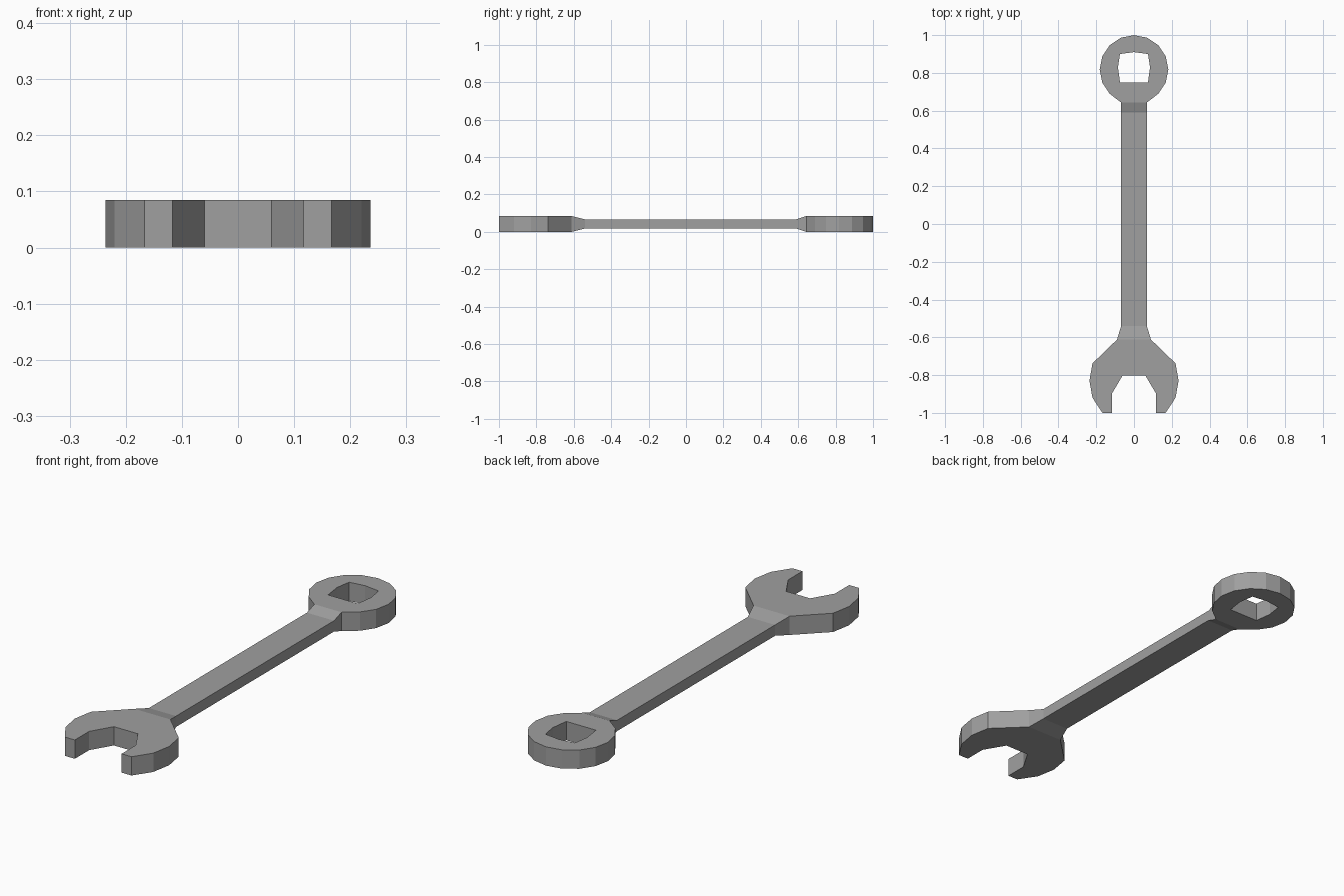
import bpy, bmesh
from math import cos, sin, radians

if "Cube" in bpy.data.objects:
    bpy.data.objects.remove(bpy.data.objects["Cube"])

THICK = 0.085
bm = bmesh.new()


def mirrored(right):
    """Full outline from its right half, ordered root to tip."""
    return right + [(-x, y) for x, y in reversed(right)]


def head(loops):
    """Flat prism; the closing edge of the first loop stays open for the handle."""
    rims = [[[bm.verts.new((x, y, z)) for x, y in pts] for pts in loops] for z in (0, THICK)]
    for rim in rims:
        edges = [bm.edges.new((v[i - 1], v[i])) for v in rim for i in range(len(v))]
        bmesh.ops.triangle_fill(bm, use_beauty=True, edges=edges, normal=(0, 0, 1))
    for k, (lo, hi) in enumerate(zip(*rims)):
        for i in range(1 if k == 0 else 0, len(lo)):
            bm.faces.new((lo[i - 1], lo[i], hi[i], hi[i - 1]))


# open jaw
head([mirrored([(0.09, -0.612), (0.22, -0.738), (0.236, -0.83), (0.22, -0.92), (0.167, -1.0),
                (0.117, -1.0), (0.117, -0.898), (0.06, -0.802)])])

# box ring: 16-sided rim without its bottom point, with a bulged square hole
R, CY = 0.182, 0.818
ring = [(R * cos(radians(a)), CY + R * sin(radians(a)))
        for a in [-67.5 + 22.5 * i for i in range(15)]]
wx, wy = 0.068, 0.643
ring[0], ring[-1] = (wx, wy), (-wx, wy)
hole = [(0.074, 0.75), (0.085, 0.83), (0.074, 0.9), (0, 0.91),
        (-0.074, 0.9), (-0.085, 0.83), (-0.074, 0.75)]
head([ring, hole])

# handle: rectangular sections tapering up into both heads (y, half width, z low, z high)
sections = [(-0.612, 0.09, 0, THICK), (-0.54, 0.068, 0.018, 0.067),
            (0.59, 0.068, 0.018, 0.067), (wy, wx, 0, THICK)]
rings = [[bm.verts.new(p) for p in ((-w, y, a), (w, y, a), (w, y, b), (-w, y, b))]
         for y, w, a, b in sections]
for p, q in zip(rings, rings[1:]):
    for i in range(4):
        bm.faces.new((p[i - 1], p[i], q[i], q[i - 1]))

# weld the parts into one solid
bmesh.ops.remove_doubles(bm, verts=bm.verts[:], dist=0.0005)
bmesh.ops.recalc_face_normals(bm, faces=bm.faces[:])
mesh = bpy.data.meshes.new("wrench")
bm.to_mesh(mesh)
bm.free()
wrench = bpy.data.objects.new("wrench", mesh)
bpy.context.collection.objects.link(wrench)

# dark steel
steel = bpy.data.materials.new("steel")
steel.diffuse_color = (0.35, 0.35, 0.35, 1)
steel.use_nodes = True
steel.node_tree.nodes["Principled BSDF"].inputs["Base Color"].default_value = steel.diffuse_color
mesh.materials.append(steel)
